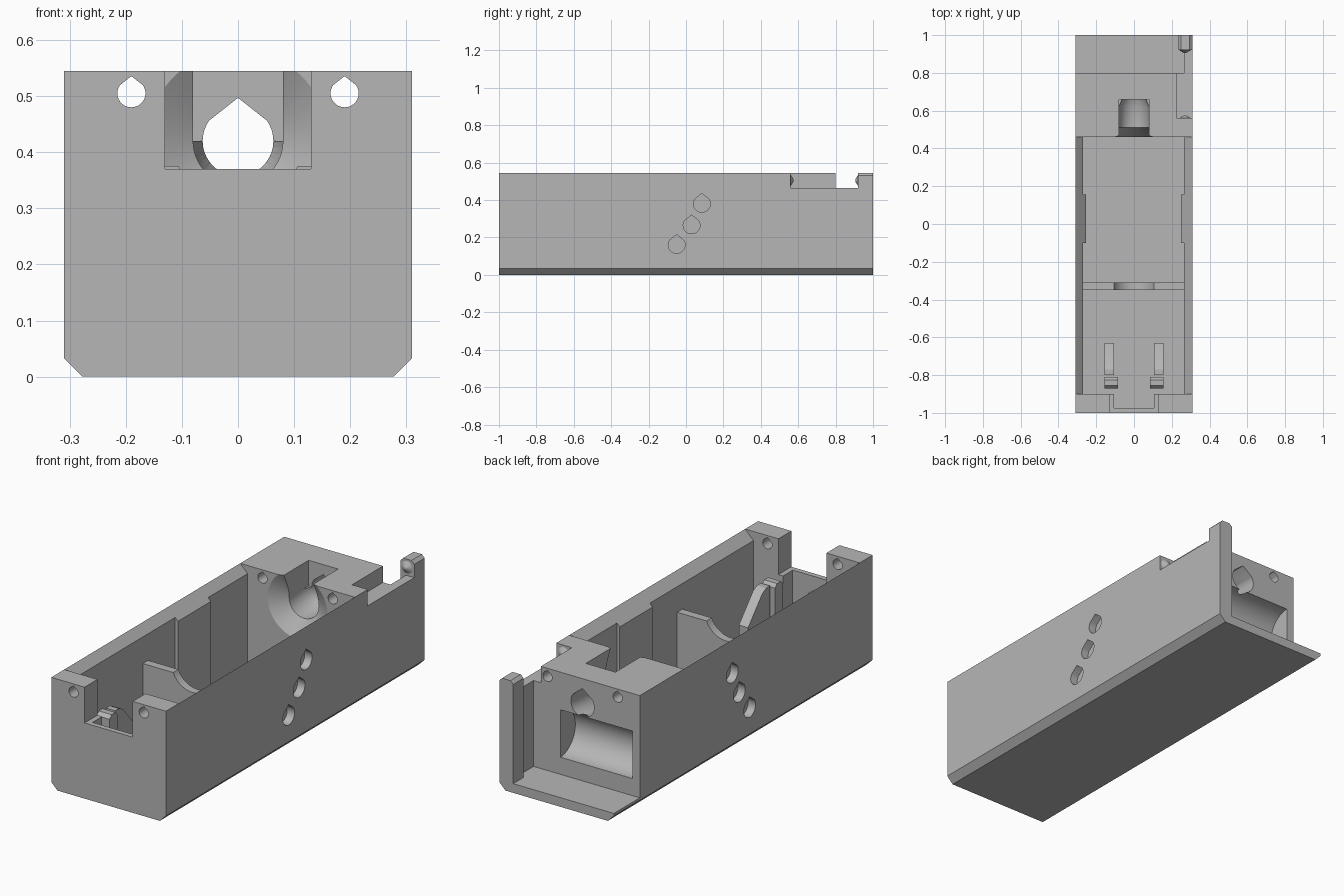
import bpy, bmesh, math
from mathutils import Matrix

cube = bpy.data.objects.get("Cube")
if cube:
    bpy.data.objects.remove(cube, do_unlink=True)

grey = bpy.data.materials.new("plain_grey")
grey.use_nodes = True
grey.diffuse_color = (0.47, 0.47, 0.47, 1)
grey.node_tree.nodes["Principled BSDF"].inputs["Base Color"].default_value = (0.47, 0.47, 0.47, 1)


def finish(name, bm):
    bmesh.ops.recalc_face_normals(bm, faces=bm.faces)
    mesh = bpy.data.meshes.new(name)
    bm.to_mesh(mesh)
    bm.free()
    mesh.materials.append(grey)
    ob = bpy.data.objects.new(name, mesh)
    bpy.context.collection.objects.link(ob)
    return ob


def prism(name, pts, lo, hi, axis="y"):
    """Extrude a profile: (x, z) along y, or (y, z) along x."""
    bm = bmesh.new()
    place = (lambda a, b, t: (a, t, b)) if axis == "y" else (lambda a, b, t: (t, a, b))
    ends = [[bm.verts.new(place(a, b, t)) for a, b in pts] for t in (lo, hi)]
    for ring in ends:
        bm.faces.new(ring)
    for i in range(len(pts)):
        j = (i + 1) % len(pts)
        bm.faces.new((ends[0][i], ends[0][j], ends[1][j], ends[1][i]))
    return finish(name, bm)


def box(name, x, y, z):
    return prism(name, [(x[0], z[0]), (x[1], z[0]), (x[1], z[1]), (x[0], z[1])], *y)


def teardrop(a, b, r, n=28):
    """Round hole with a pointed roof."""
    start = math.radians(35)
    sweep = math.pi + 2 * start
    pts = [(a, b + 1.22 * r)]
    for i in range(n + 1):
        t = math.pi - start + sweep * i / n
        pts.append((a + r * math.cos(t), b + r * math.sin(t)))
    return pts


def circle(a, b, r, n=64):
    return [(a + r * math.cos(math.tau * i / n), b + r * math.sin(math.tau * i / n)) for i in range(n)]


def lathe_y(name, profile, z, n=64, x=0):
    """Revolve (y, radius) pairs round an axis along y."""
    bm = bmesh.new()
    rings = [[bm.verts.new((x + a, y, b)) for a, b in circle(0, z, r, n)] for y, r in profile]
    bm.faces.new(rings[0])
    bm.faces.new(rings[-1])
    for p, q in zip(rings, rings[1:]):
        for i in range(n):
            j = (i + 1) % n
            bm.faces.new((p[i], p[j], q[j], q[i]))
    return finish(name, bm)


def select(ob):
    bpy.ops.object.select_all(action="DESELECT")
    ob.select_set(True)
    bpy.context.view_layer.objects.active = ob


def cut(target, cutter):
    cutter.hide_render = True
    mod = target.modifiers.new("cut", "BOOLEAN")
    mod.operation = "DIFFERENCE"
    mod.solver = "EXACT"
    mod.object = cutter
    select(target)
    bpy.ops.object.modifier_apply(modifier=mod.name)
    bpy.data.objects.remove(cutter, do_unlink=True)


W, H, FLOOR, C = 0.31, 0.545, 0.045, 0.033
AXIS = 0.42

# Housing block with chamfered lower edges
housing = prism("housing", [(-W + C, 0), (W - C, 0), (W, C), (W, H), (-W, H), (-W, C)], -1, 1)

# Main cavity, narrower where the side bosses stand
cavity = [(-0.9, -0.1, 0), (-0.1, 0.155, 0.015), (0.155, 0.46, 0)]
for lo, hi, boss in cavity:
    cut(housing, box("cavity_cutter", (-0.27 + boss, 0.265 - boss), (lo, hi), (FLOOR, 0.6)))

# Rim sloping inward along both walls
cut(housing, prism("rim_cutter", [(-W, H), (-0.22, H - 0.09), (0.22, H - 0.09), (W, H), (W, 0.6), (-W, 0.6)],
                   -0.9, 0.46))

# Front opening and the recess behind its thin lip
cut(housing, box("notch_cutter", (-0.13, 0.13), (-1.1, -0.89), (0.37, 0.6)))
cut(housing, box("lip_cutter", (-0.105, 0.105), (-0.975, -0.89), (FLOOR, 0.4)))

# Rear ledge, leaving one side wall and its end post
cut(housing, box("ledge_cutter", (-0.4, 0.265), (0.8, 0.92), (FLOOR, 0.6)))
cut(housing, box("ledge_end_cutter", (-0.4, 0.235), (0.91, 1.1), (FLOOR, 0.6)))
cut(housing, box("hinge_slot_cutter", (0.225, 0.4), (0.56, 0.92), (0.465, 0.6)))
for edge, s in ((0.235, 1), (W, -1)):
    cut(housing, prism("post_cutter", [(edge - s * 0.01, H + 0.01), (edge + s * 0.015, H + 0.01),
                                       (edge + s * 0.015, H), (edge, H - 0.015), (edge - s * 0.01, H - 0.015)],
                       0.915, 1.1))

# Stepped bore with a slot open to the top
cut(housing, lathe_y("bore_cutter", [(0.455, 0.17), (0.51, 0.08), (0.62, 0.08), (0.66, 0.063)], AXIS))
cut(housing, box("bore_slot_cutter", (-0.08, 0.08), (0.45, 0.66), (AXIS, 0.6)))
cut(housing, prism("bore_exit_cutter", teardrop(0, AXIS, 0.063), 0.64, 0.9))

# Rounded pocket in the rear face
cut(housing, prism("pocket_cutter", circle(0.8, 0.245, 0.116), -0.27, 0.12, "x"))

# Screw holes through the front and rear blocks
for x in (-0.19, 0.19):
    for lo, hi in ((-1.1, -0.85), (0.4, 0.9)):
        cut(housing, prism("screw_cutter", teardrop(x, 0.505, 0.025), lo, hi))

# Blind holes in both sides
for y, z in ((-0.05, 0.16), (0.03, 0.265), (0.085, 0.38)):
    for lo, hi in ((-0.4, -0.27), (0.27, 0.4)):
        cut(housing, prism("side_hole_cutter", teardrop(y, z, 0.045), lo, hi, "x"))

# Partition with a curved saddle
partition = box("partition", (-0.272, 0.267), (-0.35, -0.31), (FLOOR - 0.01, 0.375))
cut(partition, prism("saddle_cutter", circle(0, AXIS, 0.115), -0.4, -0.25))

# Pairs of spring fins and stops behind the front wall
for side, s in (("left", 1), ("right", -1)):
    inner, mid, outer = s * 0.085, s * 0.105, s * 0.155
    prism(side + "_fin", [(-0.8, 0.04), (-0.63, 0.04), (-0.63, 0.22), (-0.74, 0.345), (-0.77, 0.36), (-0.8, 0.36)],
          min(mid, outer), max(mid, outer), "x")
    prism(side + "_stop", [(-0.87, 0.04), (-0.81, 0.04), (-0.81, 0.35), (-0.825, 0.367), (-0.855, 0.367),
                           (-0.87, 0.35)], min(inner, outer), max(inner, outer), "x")

# Conical hinge bumps
lathe_y("front_hinge_bump", [(0.555, 0.032), (0.56, 0.03), (0.575, 0.006)], 0.505, 32, 0.27)
lathe_y("rear_hinge_bump", [(0.925, 0.032), (0.92, 0.03), (0.905, 0.006)], 0.505, 32, 0.27)

for ob in bpy.context.collection.objects:
    if ob.type == "MESH" and ob.data.materials and ob.data.materials[0] == grey:
        select(ob)
        bpy.ops.object.shade_smooth_by_angle(angle=math.radians(25))
